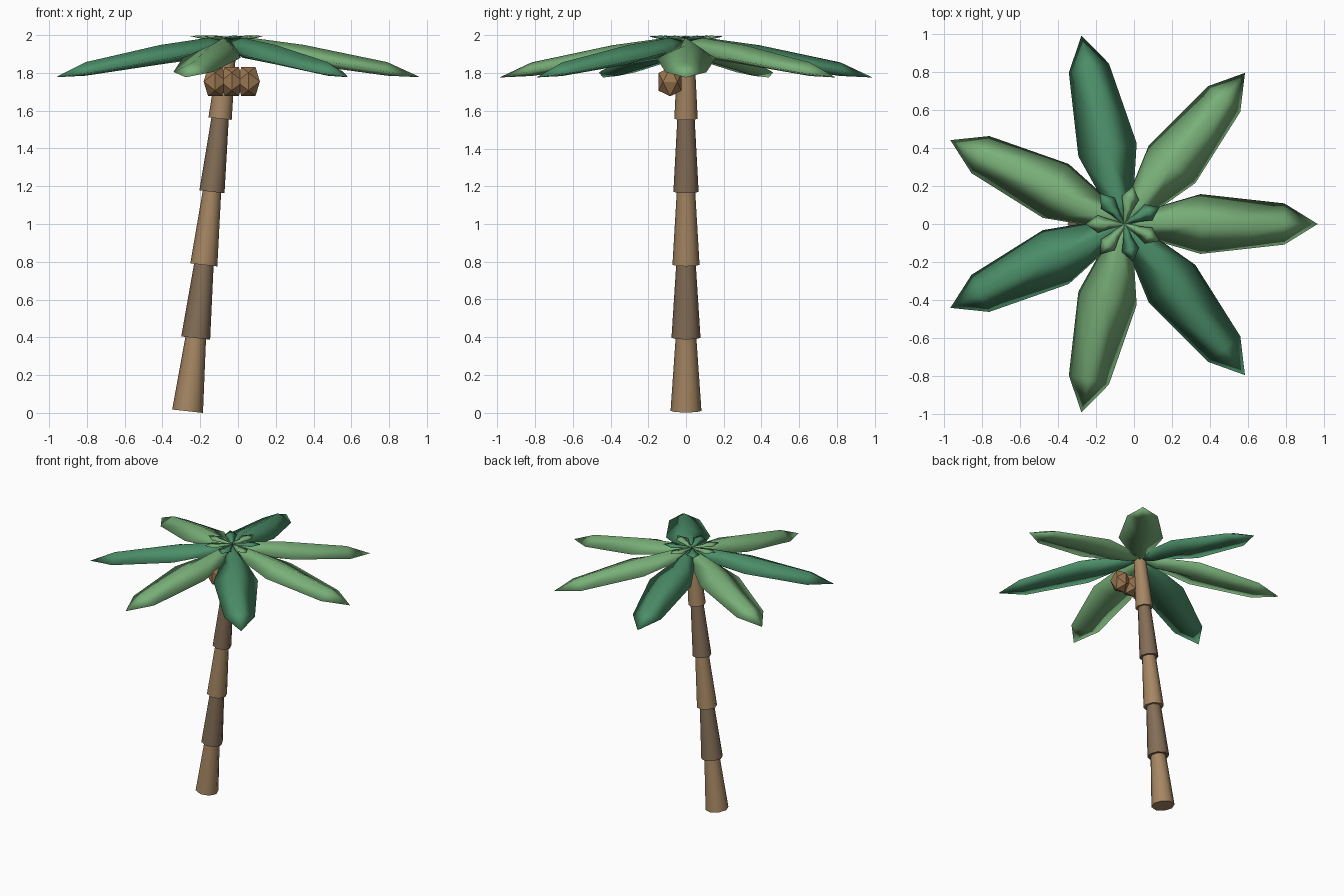
import bpy, math
from mathutils import Vector, Matrix

if "Cube" in bpy.data.objects:
    bpy.data.objects.remove(bpy.data.objects["Cube"])

def material(name, rgb):
    m = bpy.data.materials.new(name)
    m.diffuse_color = (*rgb, 1)
    m.use_nodes = True
    m.node_tree.nodes["Principled BSDF"].inputs["Base Color"].default_value = m.diffuse_color
    return m

LIGHT = material("leaf_light", (0.19, 0.43, 0.19))
DARK = material("leaf_dark", (0.07, 0.27, 0.14))
BARK = [material("bark_light", (0.38, 0.24, 0.125)), material("bark_dark", (0.23, 0.155, 0.095))]
SHELL = material("coconut_brown", (0.32, 0.18, 0.08))

def add_mesh(name, verts, faces, mat, smooth):
    me = bpy.data.meshes.new(name)
    me.from_pydata(verts, [], faces)
    me.validate()
    me.materials.append(mat)
    for p in me.polygons:
        p.use_smooth = smooth
    ob = bpy.data.objects.new(name, me)
    bpy.context.collection.objects.link(ob)
    return ob

# Leaning trunk of five stacked, flared segments
base, crown = Vector((-0.267, 0, 0.009)), Vector((-0.052, 0, 1.945))
axis = crown - base
tilt = axis.to_track_quat('Z', 'Y').to_matrix().to_4x4()
for i in range(5):
    a, b = base + axis * i / 5, base + axis * (i + 1) / 5
    bpy.ops.mesh.primitive_cone_add(vertices=8, radius1=0.082 - 0.005 * i,
                                    radius2=0.055 - 0.003 * i, depth=axis.length / 5)
    ob = bpy.context.object
    ob.name = f"trunk_segment_{i + 1}"
    ob.matrix_world = Matrix.Translation((a + b) / 2) @ tilt
    ob.data.materials.append(BARK[i % 2])
    bpy.ops.object.shade_smooth_by_angle(angle=math.radians(50))

# Closed leaf with a diamond section: (distance, half width, ridge, edge and belly height)
def leaf(name, sections, angle, mat):
    verts, faces = [], []
    rot = Matrix.Translation((-0.05, 0, 0)) @ Matrix.Rotation(angle, 4, 'Z')
    n = 4
    for r, w, top, edge, low in sections[:-1]:
        verts += [rot @ Vector(p) for p in ((r, -w, edge), (r, 0, top), (r, w, edge), (r, 0, low))]
    for s in range(len(sections) - 2):
        for j in range(n):
            q, p = s * n + j, s * n + (j + 1) % n
            faces.append((q, q + n, p + n, p))
    # The last ring closes to the tip, the first is capped
    tip = len(verts)
    verts.append(rot @ Vector((sections[-1][0], 0, sections[-1][2])))
    faces += [(tip - n + j, tip, tip - n + (j + 1) % n) for j in range(n)]
    faces.append(tuple(range(n)))
    add_mesh(name, verts, faces, mat, True)

BIG = [(0.0, 0.035, 1.985, 1.95, 1.93), (0.12, 0.075, 1.986, 1.925, 1.88),
       (0.4, 0.157, 1.948, 1.88, 1.845), (0.84, 0.108, 1.857, 1.805, 1.785),
       (1.015, 0, 1.777)]
SMALL = [(0.0, 0.006, 1.99, 1.98, 1.97), (0.08, 0.025, 1.996, 1.985, 1.974),
         (0.14, 0.046, 1.999, 1.991, 1.98), (0.205, 0, 1.995)]
for i in range(7):
    turn = i * math.tau / 7
    mat = LIGHT if i in (0, 1, 3, 5) else DARK
    leaf(f"frond_{i + 1}", BIG, turn, mat)
    leaf(f"crown_leaf_{i + 1}", SMALL, turn + math.pi, mat)

# Row of three faceted coconuts: icosahedra with a flat top edge
P = (1 + 5 ** 0.5) / 2
ico = [v for a in (-1, 1) for b in (-P, P) for v in ((a, 0, b), (b, a, 0), (0, b, a))]
near = lambda i, j: abs((Vector(ico[i]) - Vector(ico[j])).length - 2) < 0.01
tris = []
for i in range(12):
    for j in range(i + 1, 12):
        for k in range(j + 1, 12):
            if near(i, j) and near(j, k) and near(i, k):
                a, b, c = (Vector(ico[n]) for n in (i, j, k))
                out = (b - a).cross(c - a).dot(a) > 0
                tris.append((i, j, k) if out else (i, k, j))
for n, x in enumerate((-0.121, -0.033, 0.055)):
    ob = add_mesh(f"coconut_{n + 1}", ico, tris, SHELL, False)
    ob.scale = (0.061 / P, 0.061 / P, 0.0765 / P)
    ob.location = (x, -0.084, 1.754)
